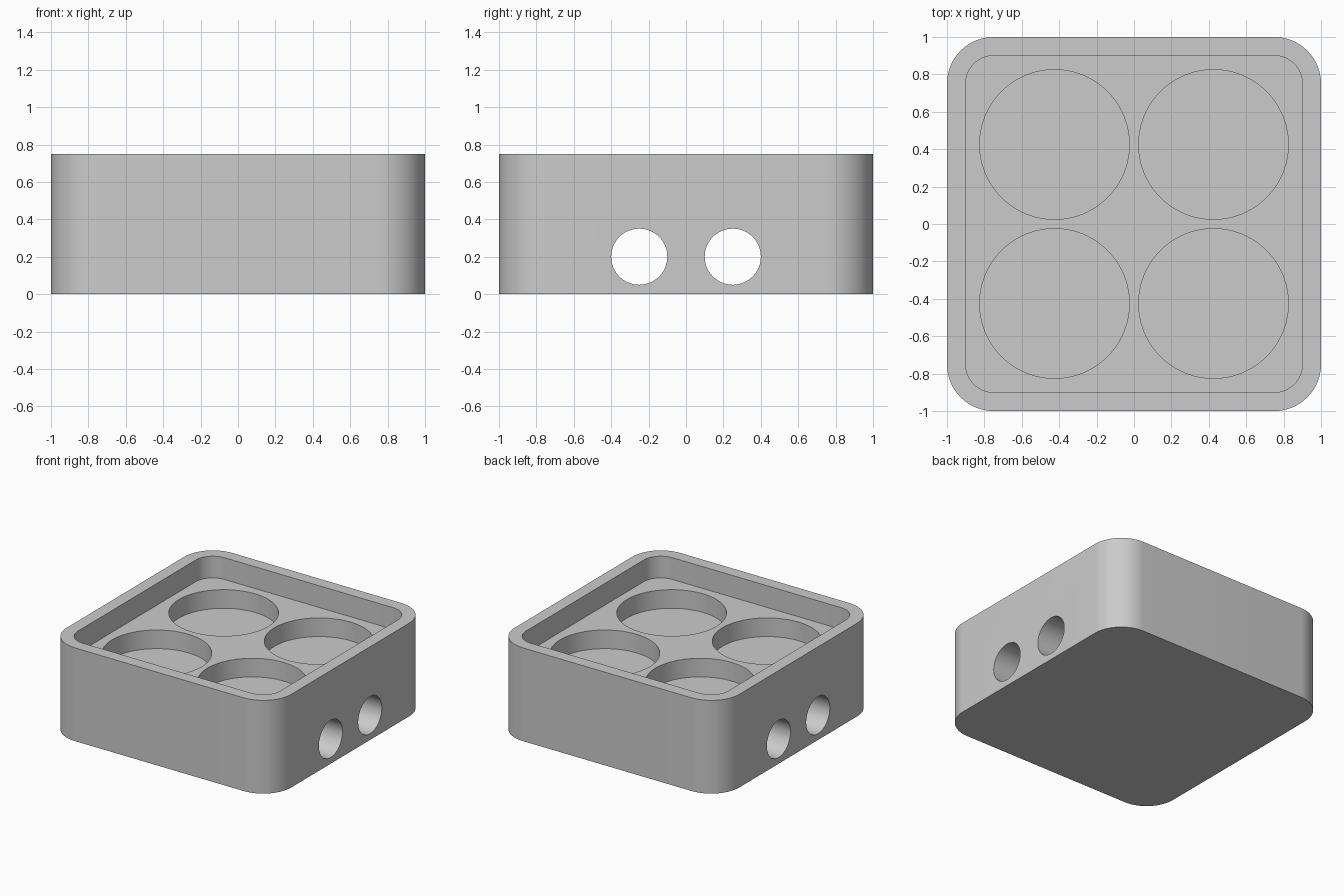
import bpy, bmesh, math
from mathutils import Matrix, Vector

if "Cube" in bpy.data.objects:
    bpy.data.objects.remove(bpy.data.objects["Cube"], do_unlink=True)

HEIGHT = 0.75
RECESS_FLOOR = 0.575
POCKET_FLOOR = 0.425
CLEAR = 0.1  # how far cutters reach past the surface

grey = bpy.data.materials.new("plain grey")
grey.use_nodes = True
grey.diffuse_color = (0.6, 0.6, 0.6, 1)
grey.node_tree.nodes["Principled BSDF"].inputs["Base Color"].default_value = (0.6, 0.6, 0.6, 1)


def make_object(name, bm):
    bmesh.ops.recalc_face_normals(bm, faces=bm.faces)
    mesh = bpy.data.meshes.new(name)
    bm.to_mesh(mesh)
    bm.free()
    mesh.materials.append(grey)
    obj = bpy.data.objects.new(name, mesh)
    bpy.context.collection.objects.link(obj)
    return obj


def rounded_block(name, half, radius, bottom, top, steps=16):
    """Square block with rounded vertical corners."""
    bm = bmesh.new()
    ring = []
    for corner in range(4):
        turn = Matrix.Rotation(corner * math.pi / 2, 3, "Z")
        for i in range(steps + 1):
            a = i / steps * math.pi / 2
            inset = half - radius
            point = Vector((inset + radius * math.cos(a), inset + radius * math.sin(a), bottom))
            ring.append(bm.verts.new(turn @ point))
    base = bm.faces.new(ring)
    raised = bmesh.ops.extrude_face_region(bm, geom=[base], use_keep_orig=True)["geom"]
    verts = [v for v in raised if isinstance(v, bmesh.types.BMVert)]
    bmesh.ops.translate(bm, verts=verts, vec=(0, 0, top - bottom))
    return make_object(name, bm)


def cylinder(name, radius, depth, matrix, segments):
    bm = bmesh.new()
    bmesh.ops.create_cone(bm, cap_ends=True, segments=segments, radius1=radius,
                          radius2=radius, depth=depth, matrix=matrix)
    return make_object(name, bm)


# Body and the shallow tray recess in its top
body = rounded_block("holder_body", 1, 0.25, 0, HEIGHT)
cutters = [rounded_block("recess_cutter", 0.9, 0.15, RECESS_FLOOR, HEIGHT + CLEAR)]

# Four round pockets in the recess floor
pocket_top = RECESS_FLOOR + CLEAR
for x in (-0.425, 0.425):
    for y in (-0.425, 0.425):
        place = Matrix.Translation((x, y, (POCKET_FLOOR + pocket_top) / 2))
        cutters.append(cylinder("pocket_cutter", 0.4, pocket_top - POCKET_FLOOR, place, 96))

# Two tunnels running from side to side
for y in (-0.25, 0.25):
    place = Matrix.Translation((0, y, 0.2)) @ Matrix.Rotation(math.pi / 2, 4, "Y")
    cutters.append(cylinder("tunnel_cutter", 0.15, 2 + 2 * CLEAR, place, 64))

# Cut everything out of the body
bpy.ops.object.select_all(action="DESELECT")
body.select_set(True)
bpy.context.view_layer.objects.active = body
for cutter in cutters:
    cutter.hide_render = True
    mod = body.modifiers.new("cut", "BOOLEAN")
    mod.operation = "DIFFERENCE"
    mod.solver = "EXACT"
    mod.object = cutter
    bpy.ops.object.modifier_apply(modifier=mod.name)
    bpy.data.objects.remove(cutter, do_unlink=True)

bpy.ops.object.shade_smooth_by_angle(angle=math.radians(30))
